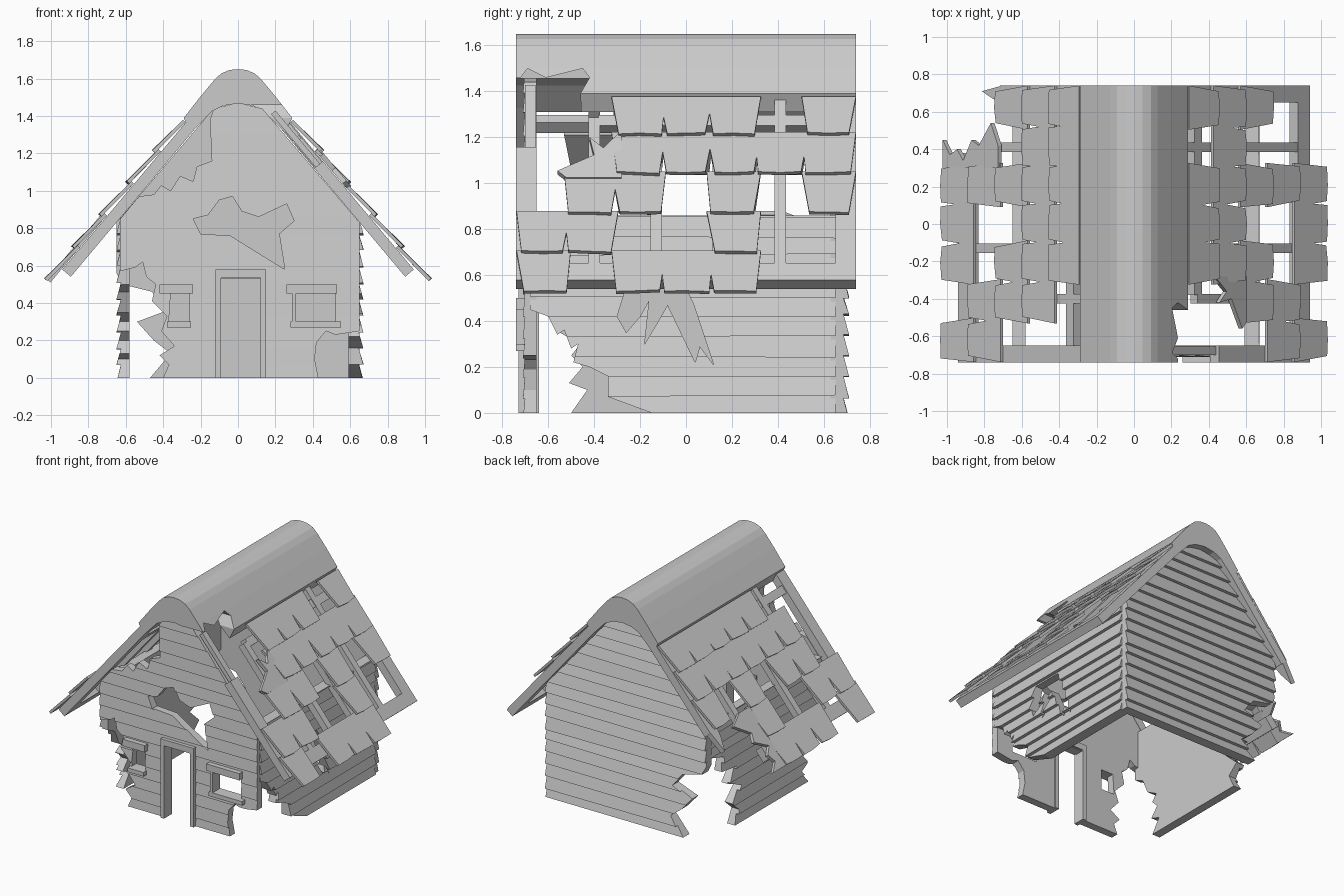
import bpy, bmesh, random
from mathutils import Vector

if "Cube" in bpy.data.objects:
    bpy.data.objects.remove(bpy.data.objects["Cube"])

random.seed(4)
grey = bpy.data.materials.new("weathered grey")
grey.diffuse_color = (0.6, 0.6, 0.6, 1)
grey.use_nodes = True
grey.node_tree.nodes["Principled BSDF"].inputs["Base Color"].default_value = grey.diffuse_color


def finish(name, bm):
    bmesh.ops.recalc_face_normals(bm, faces=bm.faces)
    me = bpy.data.meshes.new(name)
    bm.to_mesh(me)
    bm.free()
    me.materials.append(grey)
    ob = bpy.data.objects.new(name, me)
    bpy.context.collection.objects.link(ob)
    return ob


def loft(bm, a, b):
    """Closed solid between two matching point loops."""
    va, vb = [bm.verts.new(p) for p in a], [bm.verts.new(p) for p in b]
    bm.faces.new(va)
    bm.faces.new(vb[::-1])
    n = len(va)
    for i in range(n):
        j = (i + 1) % n
        bm.faces.new((va[j], va[i], vb[i], vb[j]))


def prism(name, pts, put, w0, w1):
    """Outline (u, z) extruded along depth w; put maps (u, w, z) to space."""
    bm = bmesh.new()
    loft(bm, [put(u, w0, z) for u, z in pts], [put(u, w1, z) for u, z in pts])
    return finish(name, bm)


def boolean(ob, cutter, op):
    m = ob.modifiers.new("cut", 'BOOLEAN')
    m.operation, m.object, m.solver = op, cutter, 'EXACT'
    dg = bpy.context.evaluated_depsgraph_get()
    me = bpy.data.meshes.new_from_object(ob.evaluated_get(dg))
    ob.modifiers.clear()
    ob.data = me
    bpy.data.objects.remove(cutter)


def front(u, w, z): return Vector((u, -w, z))
def back(u, w, z): return Vector((u, w, z))
def right(u, w, z): return Vector((w, u, z))
def left(u, w, z): return Vector((-w, u, z))


def wall(name, put, outline, holes, outer, inner, tooth):
    """Overlapping boards as a sawtooth slab, trimmed to a broken outline."""
    h, n = 0.088, 18
    ends = []
    za = [i * h - 0.02 for i in range(n + 1)]
    zb = [z + random.uniform(-0.014, 0.014) for z in za]
    for u, zs in ((-0.8, za), (0.8, zb)):
        loop = []
        for i in range(n):
            loop += [put(u, outer, zs[i]), put(u, outer - tooth, zs[i + 1])]
        loop += [put(u, inner, zs[n]), put(u, inner, zs[0])]
        ends.append(loop)
    bm = bmesh.new()
    loft(bm, *ends)
    ob = finish(name, bm)
    boolean(ob, prism("trim", outline, put, 0.4, 0.9), 'INTERSECT')
    for hole in holes:
        boolean(ob, prism("hole", hole, put, 0.4, 0.9), 'DIFFERENCE')


def box(name, put, u0, u1, z0, z1, w0, w1):
    return prism(name, [(u0, z0), (u1, z0), (u1, z1), (u0, z1)], put, w0, w1)


# Front wall: door opening, two windows, torn holes
wall("front_wall", front,
     [(-.4, 0), (-.09, 0), (-.09, .53), (.12, .53), (.12, 0), (.43, 0), (.41, .1), (.42, .19), (.47, .25),
      (.52, .23), (.65, .25), (.65, .83), (.13, 1.44), (0, 1.47), (-.13, 1.44), (-.15, 1.38), (-.14, 1.16),
      (-.22, 1.13), (-.24, 1.05), (-.31, 1.08), (-.36, 1.0), (-.41, 1.03), (-.45, .98), (-.53, .97),
      (-.63, .85), (-.63, .57), (-.55, .59), (-.51, .62), (-.49, .54), (-.44, .5), (-.46, .41), (-.38, .33),
      (-.41, .25), (-.34, .17), (-.42, .12), (-.37, .07)],
     [[(-.24, .85), (-.16, .87), (-.1, .95), (-.03, .97), (.02, .89), (.11, .86), (.26, .93), (.3, .84),
       (.22, .77), (.25, .58), (.12, .66), (-.04, .76), (-.2, .77)],
      [(.3, .3), (.52, .3), (.52, .45), (.3, .45)],
      [(-.37, .3), (-.26, .3), (-.26, .45), (-.36, .45)]],
     0.71, 0.65, 0.008)

# Back wall, broken at its lower left corner
wall("back_wall", back,
     [(.65, 0), (-.47, 0), (-.36, .13), (-.45, .2), (-.54, .3), (-.38, .36), (-.46, .46), (-.62, .5),
      (-.65, .56), (-.65, .83), (-.13, 1.44), (0, 1.47), (.13, 1.44), (.65, .83)],
     [], 0.71, 0.63, 0.024)

# Right wall with a torn front corner and a splintered hole
wall("right_wall", right,
     [(-.15, 0), (.65, 0), (.65, .86), (-.68, .86), (-.68, .45), (-.6, .42), (-.56, .34), (-.53, .36),
      (-.5, .28), (-.47, .3), (-.49, .22), (-.42, .2), (-.34, .16), (-.34, .07)],
     [[(-.25, .58), (-.3, .42), (-.26, .35), (-.2, .42), (-.16, .49), (-.18, .3), (-.12, .4), (-.08, .47),
       (.04, .22), (.06, .29), (.12, .21), (.03, .48), (-.02, .58)]],
     0.67, 0.59, 0.024)

# Left wall, torn at both ends
wall("left_wall", left,
     [(-.5, 0), (.35, 0), (.3, .1), (.38, .17), (.27, .27), (.42, .33), (.33, .43), (.5, .45), (.47, .55),
      (.65, .6), (.65, .86), (-.68, .86), (-.68, .5), (-.6, .46), (-.55, .35), (-.46, .3), (-.5, .25),
      (-.45, .2), (-.51, .13), (-.43, .1)],
     [], 0.65, 0.58, 0.024)

# Door frame and window trims
prism("door_frame", [(-.12, 0), (-.09, 0), (-.09, .535), (.12, .535), (.12, 0), (.15, 0), (.15, .58), (-.12, .58)],
      front, 0.64, 0.73)
for name, a in (("left_lintel", (-.42, -.24, .45, .5)), ("left_sill", (-.38, -.25, .27, .3)),
                ("right_lintel", (.26, .53, .45, .5)), ("right_sill", (.28, .55, .27, .3)),
                ("right_window_post", (.29, .31, .3, .45))):
    box(name, front, *a, 0.65, 0.74)

# Rounded ridge cap, notched at the front right
half = [(.29, 1.39), (.2, 1.505), (.125, 1.595), (.09, 1.627), (.045, 1.646)]
under = [(.25, 1.31), (.14, 1.425), (.08, 1.455)]
profile = half + [(0, 1.65)] + [(-x, z) for x, z in half[::-1]] + \
    [(-x, z) for x, z in under] + [(0, 1.467)] + under[::-1]
cap = prism("ridge_cap", profile, back, -0.74, 0.74)
boolean(cap, prism("notch", [(-.8, 1.2), (-.45, 1.2), (-.46, 1.39), (-.42, 1.46), (-.45, 1.5), (-.61, 1.46),
                             (-.69, 1.5), (-.72, 1.46), (-.8, 1.46)], right, 0.07, 0.6), 'DIFFERENCE')


# Roof slope space: s runs down the slope, n points outward
def slope(side):
    return lambda y, n, s: Vector((side * (.28 + .643 * s + .766 * n), y, 1.365 - .766 * s + .643 * n))


for side, tag in ((1, "right"), (-1, "left")):
    put = slope(side)
    # Rakes, eave beam, purlin and rafters
    if side > 0:
        box(tag + "_front_rake", put, -.74, -.65, .27, 1.026, -.06, 0)
        box(tag + "_front_rake_splinter", put, -.7, -.655, -.1, .3, -.05, -.02)
    else:
        box(tag + "_front_rake", put, -.74, -.65, -.05, 1.026, -.06, 0)
    box(tag + "_back_rake", put, .65, .74, -.05, 1.026 if side > 0 else .68, -.06, 0)
    box(tag + "_eave_beam", put, -.74, .74 if side > 0 else .38, .93, 1.026, -.06, 0)
    box(tag + "_purlin", put, -.38 if side > 0 else -.7, .7, .08, .14, -.06, -.01)
    for y in (-.4, -.13, .14, .41):
        torn = y < -.3 and side > 0
        box(tag + "_rafter", put, y - .025, y + .025, .1 if torn else -.03,
            .7 if side < 0 and y > .4 else 1.0, -.055, -.005)

    # Shingles, row 0 at the ridge; gaps are (row, column)
    if side > 0:
        gaps = {(0, 0), (0, 1), (0, 5), (1, 0), (1, 1), (2, 0), (2, 3), (2, 5), (3, 2), (3, 3), (3, 5), (3, 6),
                (4, 1), (4, 5), (4, 6)}
    else:
        gaps = {(0, 0), (0, 1), (1, 0), (2, 0), (2, 3), (2, 5), (3, 2), (3, 3), (3, 5), (3, 6), (4, 1), (4, 5),
                (4, 6)}
    bm = bmesh.new()
    for row in range(5):
        for col in range(7):
            if (row, col) in gaps:
                continue
            y, s1 = -.62 + .207 * col, .224 * (row + 1)
            s0 = s1 - (.225 if row == 0 else .245)
            j = [random.uniform(-.01, .01) for _ in range(4)]
            pts = [(y - .118, s0, .002), (y + .118, s0, .002), (y + .092 + j[0], s1 + j[1] * .6, .022),
                   (y, s1 + .004, .026), (y - .092 + j[2], s1 + j[3] * .6, .022)]
            loft(bm, [put(a, n, s) for a, s, n in pts], [put(a, n + .018, s) for a, s, n in pts])
    finish(tag + "_shingles", bm)

# Torn shingle remains around the roof holes
prism("right_torn_shingle", [(-.28, .2), (-.36, .3), (-.42, .24), (-.4, .34), (-.56, .43), (-.52, .47), (-.28, .47)],
      slope(1), .004, .03)
prism("left_torn_shingles", [(.3, 1.12), (.45, 1.12), (.37, 1.06), (.4, 1.0), (.34, .95), (.45, .88), (.42, .82),
                             (.54, .72), (.42, .66), (.3, .66)], slope(-1), .004, .03)
prism("left_rake_spike", [(.65, .66), (.74, .66), (.71, .83), (.67, .74)], slope(-1), -.04, 0)
